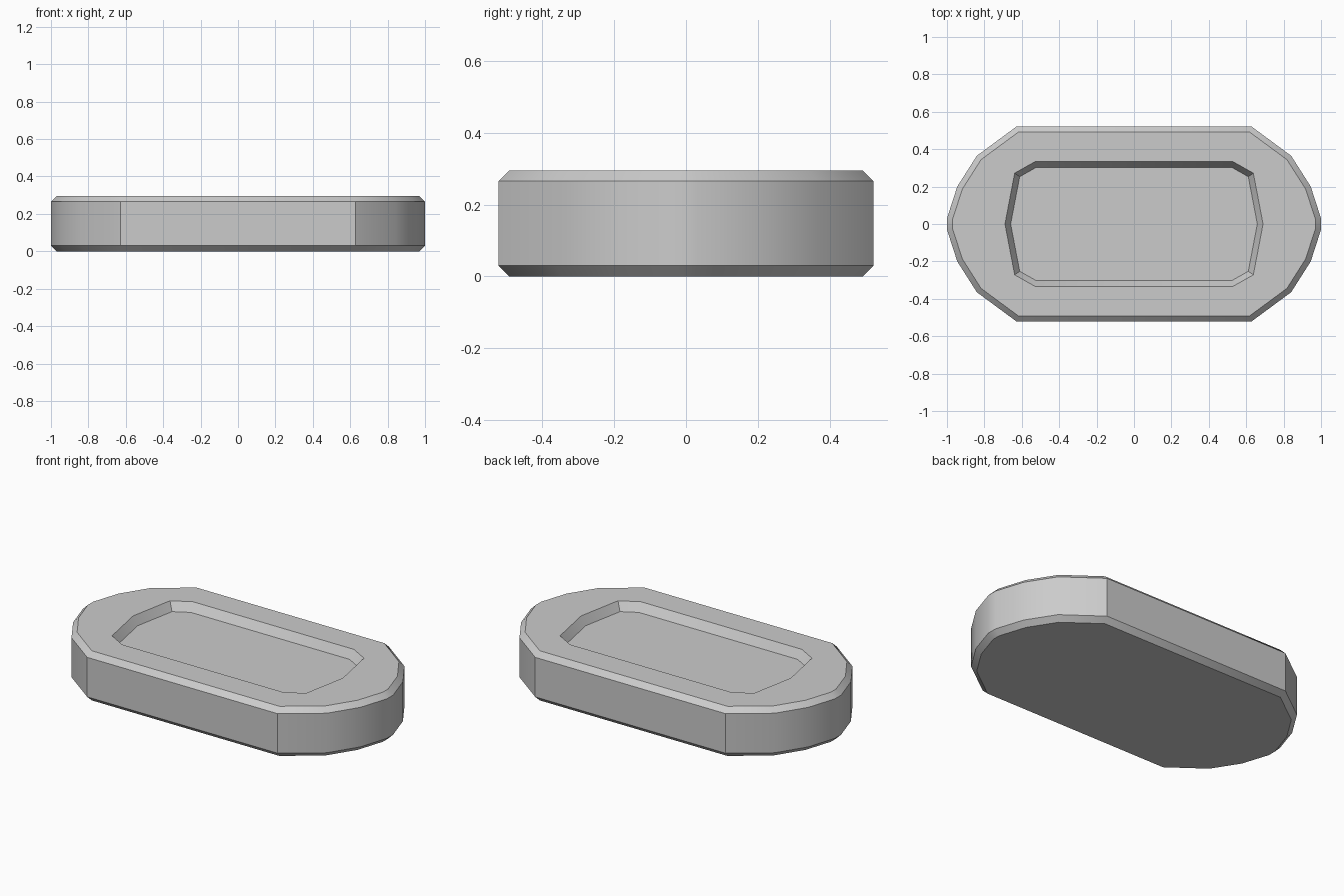
import bpy, bmesh, math
from mathutils import Vector

if "Cube" in bpy.data.objects:
    bpy.data.objects.remove(bpy.data.objects["Cube"])


def mirrored(quarter):
    # Expand one corner (listed counter-clockwise, +x tip to +y side) to a full outline
    pts = list(quarter)
    pts += [(-x, y) for x, y in reversed(quarter)]
    pts += [(-x, -y) for x, y in quarter]
    pts += [(x, -y) for x, y in reversed(quarter)]
    out = []
    for p in pts:
        if not out or (Vector(p) - Vector(out[-1])).length > 1e-5:
            out.append(p)
    if (Vector(out[0]) - Vector(out[-1])).length < 1e-5:
        out.pop()
    return out


def inset(pts, d):
    # Move every side of a counter-clockwise outline inward by d
    res = []
    for i, p in enumerate(pts):
        p = Vector(p)
        a = (p - Vector(pts[i - 1])).normalized()
        b = (Vector(pts[(i + 1) % len(pts)]) - p).normalized()
        n1, n2 = Vector((-a.y, a.x)), Vector((-b.y, b.x))
        res.append(tuple(p + (n1 + n2) * d / (1 + n1.dot(n2))))
    return res


def ring(bm, pts, z):
    return [bm.verts.new((x, y, z)) for x, y in pts]


def skin(bm, a, b):
    n = len(a)
    for i in range(n):
        bm.faces.new((a[i], a[(i + 1) % n], b[(i + 1) % n], b[i]))


outer = mirrored([(1.0, 0.03), (0.945, 0.2), (0.84, 0.365), (0.627, 0.522)])
pocket = mirrored([(0.69, 0.0), (0.638, 0.272), (0.53, 0.333)])
H, C, DEPTH = 0.295, 0.03, 0.05

bm = bmesh.new()

# Chamfered outer body
small = inset(outer, C)
body = [ring(bm, small, 0), ring(bm, outer, C),
        ring(bm, outer, H - C), ring(bm, small, H)]
for lo, hi in zip(body, body[1:]):
    skin(bm, lo, hi)
bm.faces.new(list(reversed(body[0])))

# Sloped pocket walls and floor
rim = ring(bm, pocket, H)
floor = ring(bm, inset(pocket, 0.03), H - DEPTH)
skin(bm, rim, floor)
bm.faces.new(floor)

# Flat top between the body edge and the pocket rim
edges = [bm.edges.get((r[i - 1], r[i])) for r in (body[-1], rim) for i in range(len(r))]
bmesh.ops.triangle_fill(bm, edges=edges, use_beauty=True, normal=(0, 0, 1))
bmesh.ops.recalc_face_normals(bm, faces=bm.faces)

mesh = bpy.data.meshes.new("recessed_block")
bm.to_mesh(mesh)
bm.free()
obj = bpy.data.objects.new("recessed_block", mesh)
bpy.context.collection.objects.link(obj)
bpy.context.view_layer.objects.active = obj
obj.select_set(True)
bpy.ops.object.shade_smooth_by_angle(angle=math.radians(30))
